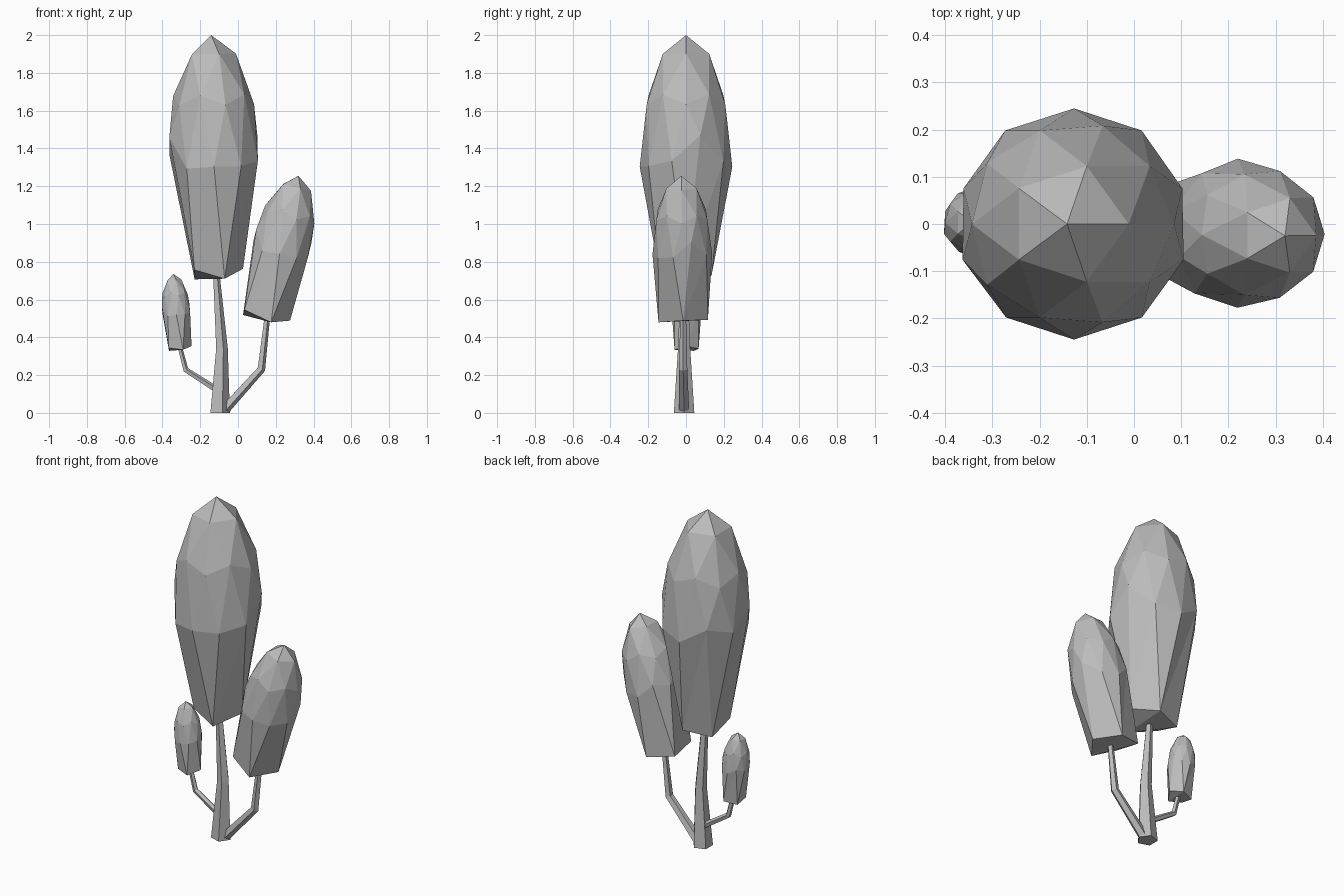
import bpy, bmesh, math
from mathutils import Vector, Matrix

cube = bpy.data.objects.get("Cube")
if cube:
    bpy.data.objects.remove(cube, do_unlink=True)

grey = bpy.data.materials.new("plain_grey")
grey.use_nodes = True
grey.diffuse_color = (0.5, 0.5, 0.5, 1)
grey.node_tree.nodes["Principled BSDF"].inputs["Base Color"].default_value = (0.5, 0.5, 0.5, 1)


def finish(name, bm):
    bmesh.ops.recalc_face_normals(bm, faces=bm.faces)
    mesh = bpy.data.meshes.new(name)
    bm.to_mesh(mesh)
    bm.free()
    mesh.materials.append(grey)
    obj = bpy.data.objects.new(name, mesh)
    bpy.context.collection.objects.link(obj)
    return obj


# Slight unevenness of the widest ring and of the cut base
WAIST = [0.2, 0, -0.04, 0.1, 0.05, 0.2, -0.05, -0.04, -0.04, 0.0]
BASE = [-0.85, -0.9, -0.925, -0.85, -0.925]


def crown(name, base, top, width, base_ratio):
    """Faceted upper dome with a tapering lower half ending in a five-sided base."""
    bm = bmesh.new()
    bmesh.ops.create_icosphere(bm, subdivisions=2, radius=1)
    low = [v for v in bm.verts if v.co.z < -0.1]
    bmesh.ops.delete(bm, geom=low, context='VERTS')
    waist = sorted((v for v in bm.verts if abs(v.co.z) < 0.05),
                   key=lambda v: math.atan2(v.co.y, v.co.x) % math.tau)
    for v, z in zip(waist, WAIST):
        v.co.z = z
    foot = []
    for k, z in enumerate(BASE):
        a = math.tau * k / 5
        foot.append(bm.verts.new((base_ratio * math.cos(a), base_ratio * math.sin(a), z)))
    for k in range(5):
        bm.faces.new((waist[2 * k - 1], waist[2 * k], foot[k]))
        bm.faces.new((waist[2 * k], waist[2 * k + 1], foot[k]))
        bm.faces.new((waist[2 * k + 1], foot[(k + 1) % 5], foot[k]))
    bm.faces.new(foot)
    bmesh.ops.triangulate(bm, faces=[f for f in bm.faces if len(f.verts) > 3])
    # Place between base centre and tip
    base, top = Vector(base), Vector(top)
    axis = top - base
    half = axis.length / 1.89
    centre = top - axis.normalized() * half
    turn = Vector((0, 0, 1)).rotation_difference(axis).to_matrix().to_4x4()
    bm.transform(Matrix.Translation(centre) @ turn @ Matrix.Diagonal((width, width, half, 1)))
    return finish(name, bm)


def limb(name, path, sides=5):
    """Tapered stem through (x, y, z, radius) stations."""
    bm = bmesh.new()
    pts = [Vector(p[:3]) for p in path]
    rings = []
    for i, p in enumerate(path):
        d = pts[min(i + 1, len(pts) - 1)] - pts[max(i - 1, 0)]
        if name == "trunk":
            d = Vector((0, 0, 1))
        turn = Vector((0, 0, 1)).rotation_difference(d)
        rings.append([bm.verts.new(pts[i] + turn @ Vector(
            (p[3] * math.cos(math.tau * k / sides), p[3] * math.sin(math.tau * k / sides), 0)))
            for k in range(sides)])
    for a, b in zip(rings, rings[1:]):
        for k in range(sides):
            n = (k + 1) % sides
            bm.faces.new((a[k], a[n], b[n], b[k]))
    bm.faces.new(rings[0])
    bm.faces.new(rings[-1])
    return finish(name, bm)


# Stems
limb("trunk", [(-0.1, -0.01, 0, 0.057), (-0.088, -0.01, 0.34, 0.034), (-0.118, -0.01, 0.76, 0.018)])
limb("left_branch", [(-0.07, -0.01, 0.02, 0.028), (0.122, -0.015, 0.232, 0.023), (0.155, -0.015, 0.52, 0.016)])
limb("right_branch", [(-0.11, 0, 0.12, 0.018), (-0.277, 0, 0.227, 0.016), (-0.312, 0, 0.36, 0.013)])

# Foliage
crown("main_crown", (-0.115, 0, 0.733), (-0.142, 0, 2.0), 0.245, 0.58)
crown("left_crown", (0.138, -0.015, 0.505), (0.32, -0.025, 1.255), 0.158, 0.87)
crown("right_crown", (-0.312, 0.003, 0.34), (-0.343, 0.003, 0.735), 0.077, 0.87)
